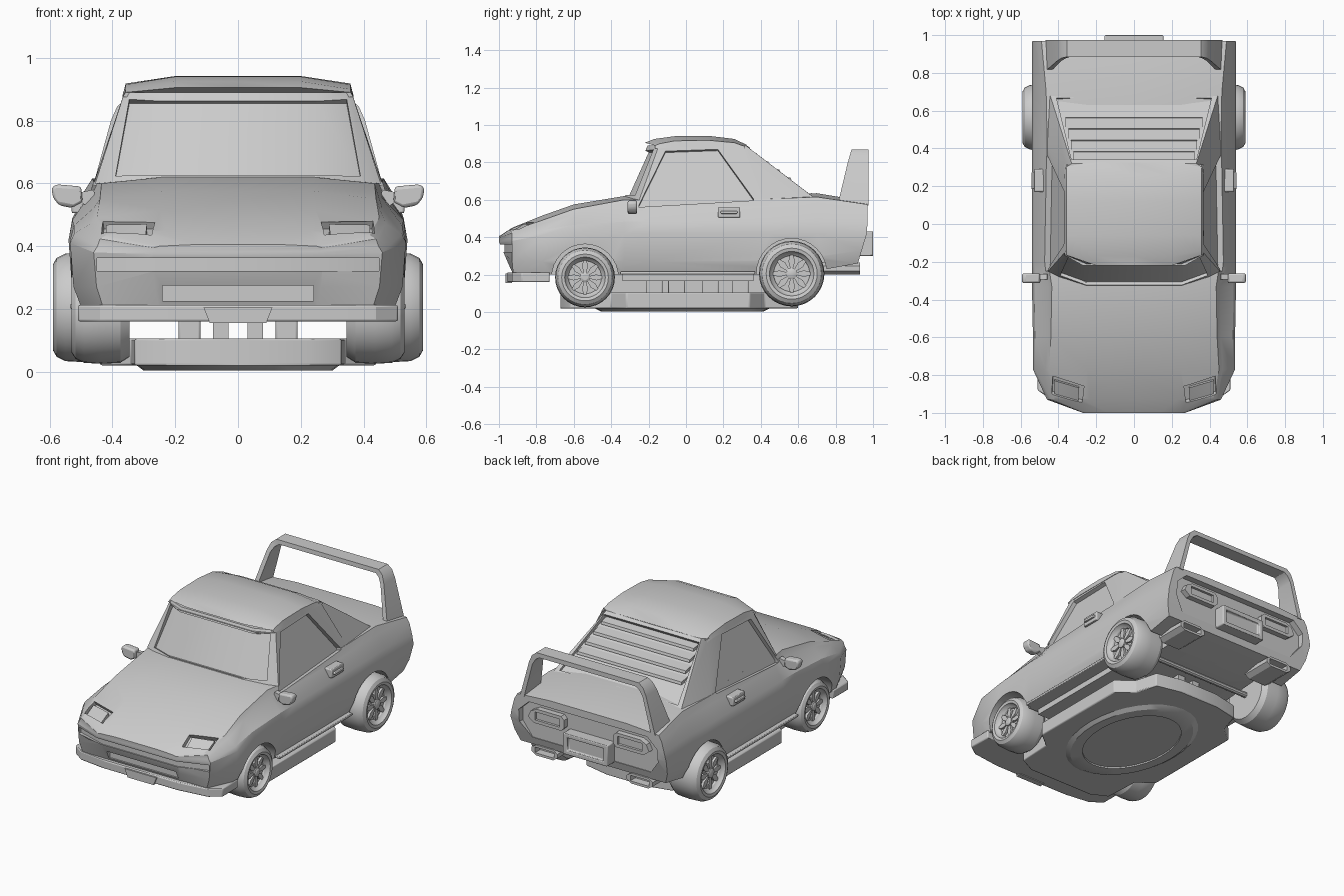
import bpy, math
from mathutils import Vector

cube = bpy.data.objects.get("Cube")
if cube:
    bpy.data.objects.remove(cube)

paint = bpy.data.materials.new("plain_grey")
paint.use_nodes = True
GREY = (0.6, 0.6, 0.6, 1)
paint.diffuse_color = GREY
for node in paint.node_tree.nodes:
    if node.type == "BSDF_PRINCIPLED":
        node.inputs["Base Color"].default_value = GREY


def activate(ob):
    bpy.ops.object.select_all(action="DESELECT")
    ob.select_set(True)
    bpy.context.view_layer.objects.active = ob


def loft(name, rings, bevel=0):
    """Closed skin through rings of equal length, with strip caps."""
    n = len(rings[0])
    verts = [v for ring in rings for v in ring]
    faces = []
    for r in range(len(rings) - 1):
        for i in range(n):
            j = (i + 1) % n
            faces.append((r * n + i, r * n + j, r * n + n + j, r * n + n + i))
    for base, flip in ((0, True), (len(verts) - n, False)):
        for i in range(n // 2):
            f = list(dict.fromkeys((i, i + 1, (n - i - 1) % n, (n - i) % n)))
            f = [base + k for k in f]
            faces.append(f[::-1] if flip else f)
    mesh = bpy.data.meshes.new(name)
    mesh.from_pydata(verts, [], faces)
    mesh.materials.append(paint)
    ob = bpy.data.objects.new(name, mesh)
    bpy.context.collection.objects.link(ob)
    activate(ob)
    bpy.ops.object.mode_set(mode="EDIT")
    bpy.ops.mesh.select_all(action="SELECT")
    bpy.ops.mesh.normals_make_consistent(inside=False)
    bpy.ops.object.mode_set(mode="OBJECT")
    if bevel:
        mod = ob.modifiers.new("Bevel", "BEVEL")
        mod.width, mod.segments = bevel, 2
    return ob


def mirrored(half):
    """Full ring from half a ring that starts and ends on the centre plane."""
    return half + [(-x, y, z) for x, y, z in half[-2:0:-1]]


def prism(name, pts, axis, lo, hi, bevel=0):
    put = {"x": lambda a, b, t: (t, a, b), "y": lambda a, b, t: (a, t, b),
           "z": lambda a, b, t: (a, b, t)}[axis]
    return loft(name, [[put(a, b, t) for a, b in pts] for t in (lo, hi)], bevel)


def box(name, x, y, z, bevel=0):
    pts = [(x[0], y[0]), (x[1], y[0]), (x[1], y[1]), (x[0], y[1])]
    return prism(name, pts, "z", z[0], z[1], bevel)


def lathe(name, profile, y, z, n=24):
    ring = [2 * math.pi * i / n for i in range(n)]
    return loft(name, [[(x, y + r * math.cos(a), z + r * math.sin(a)) for a in ring]
                       for x, r in profile])


def cut(targets, cutter):
    cutter.hide_render = True
    for ob in targets:
        activate(ob)
        mod = ob.modifiers.new("Cut", "BOOLEAN")
        mod.operation, mod.solver, mod.object = "DIFFERENCE", "EXACT", cutter
        bpy.ops.object.modifier_apply(modifier=mod.name)
    bpy.data.objects.remove(cutter)


def recess(targets, columns, out, depth):
    """Sink a pane into a surface; columns are (bottom, top) point pairs."""
    d = Vector(out).normalized()
    rings = []
    for b, t in columns:
        b, t = Vector(b), Vector(t)
        rings.append([tuple(p) for p in (b + d * .06, t + d * .06, t - d * depth, b - d * depth)])
    cut(targets, loft("recess_cutter", rings))


# Lower body: stations of y, half width, bottom, waist, shoulder width, shoulder, top
stations = [(-1, .27, .20, .375, .25, .40, .405), (-.93, .46, .20, .38, .42, .435, .45),
            (-.77, .535, .20, .41, .45, .49, .515), (-.6, .535, .20, .42, .44, .55, .575),
            (-.33, .54, .20, .42, .435, .60, .62), (-.2, .54, .20, .42, .455, .60, .62),
            (.45, .54, .20, .42, .46, .605, .63), (.7, .54, .22, .42, .465, .615, .635),
            (.97, .54, .26, .42, .49, .575, .59)]
rings = []
for y, w, zb, zm, ws, zs, zt in stations:
    h = zs - zm
    half = [(0, zb), (w * .93, zb), (w * .98, zb + .07), (w, zm), (w - .012, zm + h * .35),
            (ws + .02, zs - h * .22), (ws, zs), (ws * .55, zt), (0, zt)]
    rings.append(mirrored([(x, min(max(y, -1 + max(0, .37 - z) * .45), .97 - max(0, .43 - z) * .3), z)
                           for x, z in half]))
body = loft("body", rings)

# Cabin and roof
cabin = loft("cabin", [
    mirrored([(x, y, .6) for x, y in [(0, -.335), (.25, -.335), (.40, -.28), (.455, -.25),
                                      (.46, .42), (.45, .70), (0, .72)]]),
    mirrored([(x, y, .89) for x, y in [(0, -.205), (.25, -.205), (.345, -.165), (.362, -.145),
                                       (.362, .30), (.33, .32), (0, .325)]])])
roof = loft("roof", [
    mirrored([(0, y, low), (.27, y, low), (.368, y + shift, low), (.358, y + shift, edge),
              (.2, y, top), (0, y, top)])
    for y, shift, low, edge, top in [(-.22, .055, .875, .89, .905), (-.17, .03, .875, .90, .925),
                                     (-.06, 0, .88, .915, .94), (.12, 0, .88, .918, .942),
                                     (.26, 0, .88, .905, .925), (.325, -.01, .875, .885, .893)]])

# Windows, sunk into the shell
for x0, x1 in ((-.39, -.25), (-.251, .251), (.25, .39)):
    def shield(x):
        bend = max(0, abs(x) - .25)
        return ((x, -.325 + bend * .36, .625), (x * (1 - bend * .8), -.218 + bend * .4, .862))
    recess([cabin], [shield(x0), shield(x1)], (0, -1, .45), .02)
for s in (-1, 1):
    recess([cabin, body], [[(s * (.455 - .32 * (z - .6)), y, z) for z in zz] for y, *zz in
                           [(-.25, .56, .575), (-.11, .567, .86), (.17, .583, .87), (.36, .594, .605)]],
           (s, 0, .32), .025)
recess([cabin], [((x * .41, .672, .635), (x * .33, .341, .875)) for x in (-1, 1)], (0, .29, .4), .025)

# Rear window louvres
for i in range(4):
    y = .35 + i * .06
    z = .86 - i * .0435
    w = .32 + i * .014
    prism("rear_louvre", [(y - .03, z), (y + .03, z - .012), (y + .035, z - .028), (y - .02, z - .025)],
          "x", -w, w)

# Nose slot, air intake and sunken rear panel
cut([body], prism("slot_cutter", [(-.45, -.91), (-.26, -.97), (.26, -.97), (.45, -.91),
                                  (.45, -1.1), (-.45, -1.1)], "z", .32, .362))
cut([body], box("intake_cutter", (-.24, .24), (-1.1, -.925), (.225, .275)))
recess([body], [((x, .97, a), (x, .97, b)) for x, a, b in
                [(-.48, .40, .48), (-.41, .31, .545), (.41, .31, .545), (.48, .40, .48)]], (0, 1, 0), .04)

# Wheel arches and wheels: y, z, radius, outer x, width, arch radius
for y, z, r, xo, wide, arch in [(-.54, .185, .16, .53, .185, .178), (.565, .205, .175, .59, .21, .188)]:
    for s in (-1, 1):
        cut([body], lathe("arch_cutter", [(s * .33, arch), (s * .7, arch)], y, z, 32))
        lathe("tyre", [(s * x, r * k) for x, k in
                       [(xo - wide, .6), (xo - wide, .86), (xo - wide + .03, .98), (xo - wide * .5, 1),
                        (xo - .04, .98), (xo - .012, .9), (xo, .78), (xo - .004, .68),
                        (xo - .02, .64), (xo - .03, .57), (xo - .04, .55)]], y, z, 32)
        lathe("hub", [(s * (xo - .06), r * .17), (s * (xo - .018), r * .17), (s * (xo - .012), r * .1)], y, z, 12)
        for i in range(8):
            a = i * math.pi / 4
            u, v = Vector((math.cos(a), math.sin(a))), Vector((-math.sin(a), math.cos(a)))
            pts = [Vector((y, z)) + u * r * p + v * r * q for p, q in
                   [(.15, .04), (.38, .1), (.57, .05), (.57, -.05), (.38, -.1), (.15, -.04)]]
            prism("wheel_spoke", [tuple(p) for p in pts], "x", s * (xo - .045), s * (xo - .025))
    lathe("axle", [(-xo + wide - .02, .018), (xo - wide + .02, .018)], y, z, 10)

# Front bumper lip with its centre plate
prism("front_lip", [(-.41, -.73), (-.51, -.73), (-.51, -.88), (-.44, -.93), (-.25, -.955),
                    (.25, -.955), (.44, -.93), (.51, -.88), (.51, -.73), (.41, -.73)],
      "z", .16, .212, .006)
prism("lip_plate", [(-.11, .205), (-.09, .155), (.09, .155), (.11, .205)], "y", -.965, -.93)

for s in (-1, 1):
    # Headlights in sunken pockets
    recess([body], [((s * .275, -.945, .435), (s * .265, -.86, .478)),
                    ((s * .435, -.90, .44), (s * .43, -.805, .478))], (s * .1, -.5, .85), .028)
    lamp = [(.295, -.935, .428), (.42, -.90, .432), (.42, -.83, .468), (.29, -.868, .47)]
    loft("headlight", [[(s * x, y + .012, z - .04) for x, y, z in lamp], [(s * x, y, z) for x, y, z in lamp]])
    # Wing mirrors
    prism("wing_mirror", [(s * x, z) for x, z in [(.495, .54), (.53, .522), (.57, .53), (.59, .555),
                                                  (.594, .585), (.58, .597), (.5, .59)]],
          "y", -.312, -.262, .01)
    prism("mirror_stem", [(s * x, z) for x, z in [(.44, .50), (.50, .54), (.51, .57), (.46, .58)]],
          "y", -.295, -.265)
    # Door handles and sills
    plate = box("handle_plate", (s * .47, s * .53), (.17, .29), (.505, .56), .006)
    box("handle_pull", (s * .5, s * .543), (.185, .275), (.525, .54), .005)
    box("sill", (s * .47, s * .535), (-.35, .37), (.2, .216), .004)
    # Tail lights
    tail = prism("tail_light", [(s * x, z) for x, z in [(.19, .42), (.38, .42), (.42, .45), (.40, .49),
                                                        (.36, .51), (.19, .51), (.17, .49), (.17, .44)]],
                 "y", .915, .965)
    recess([tail], [((s * .2, .965, .44), (s * .2, .965, .49)), ((s * .37, .965, .44), (s * .37, .965, .49))],
           (0, 1, 0), .015)
    # Exhaust tips
    tip = prism("exhaust", [(s * x, z) for x, z in [(.27, .20), (.39, .20), (.42, .22), (.42, .245),
                                                    (.39, .265), (.27, .265), (.24, .245), (.24, .22)]],
                "y", .73, .93)
    recess([tip], [((s * .265, .93, .215), (s * .265, .93, .25)), ((s * .395, .93, .215), (s * .395, .93, .25))],
           (0, 1, 0), .05)
    # Chassis blocks between floor and body
    for y in (-.17, -.05, .13, .29):
        box("chassis_block", (s * .12, s * .19), (y - .045, y + .045), (.09, .21), .006)
    box("chassis_rail", (s * .03, s * .08), (-.5, .5), (.09, .21))

# Rear number panel
panel = box("rear_plate", (-.155, .155), (.9, 1), (.30, .43), .006)
recess([panel], [((x, 1, .325), (x, 1, .405)) for x in (-.125, .125)], (0, 1, 0), .02)

# Tall rear wing: a hoop of outer and inner points with leading edge
posts = [(.468, .57, .44, .57, .81), (.405, .80, .382, .79, .865),
         (.385, .845, .36, .825, .878), (.355, .87, .335, .842, .885)]
hoop = posts + [(-a, b, -c, d, e) for a, b, c, d, e in posts[::-1]]
loft("rear_wing", [[(a, e, b), (a, .975, b), (c, .975, d), (c, e, d)] for a, b, c, d, e in hoop])

# Floor slab, oval ring and underbody tray
prism("floor_slab", [(0, -.67), (.23, -.67), (.33, -.62), (.34, -.40), (.44, -.32), (.44, .34),
                     (.34, .42), (.30, .56), (.12, .6), (-.12, .6), (-.30, .56), (-.34, .42),
                     (-.44, .34), (-.44, -.32), (-.34, -.40), (-.33, -.62), (-.23, -.67)],
      "z", .02, .105, .006)
oval = [(math.cos(a * math.pi / 16), math.sin(a * math.pi / 16)) for a in range(32)]
ring = loft("floor_ring", [[(x * k, -.02 + y * k * 1.45, z) for x, y in oval]
                           for k, z in ((.33, .025), (.30, .003))])
cut([ring], prism("ring_cutter", [(x * .24, -.02 + y * .35) for x, y in oval], "z", -.05, .012))
box("underbody_tray", (-.45, .45), (-.34, .36), (.165, .21))

for ob in [o for o in bpy.context.scene.objects if o.type == "MESH" and paint.name in o.data.materials]:
    activate(ob)
    bpy.ops.object.shade_smooth_by_angle(angle=math.radians(28))
